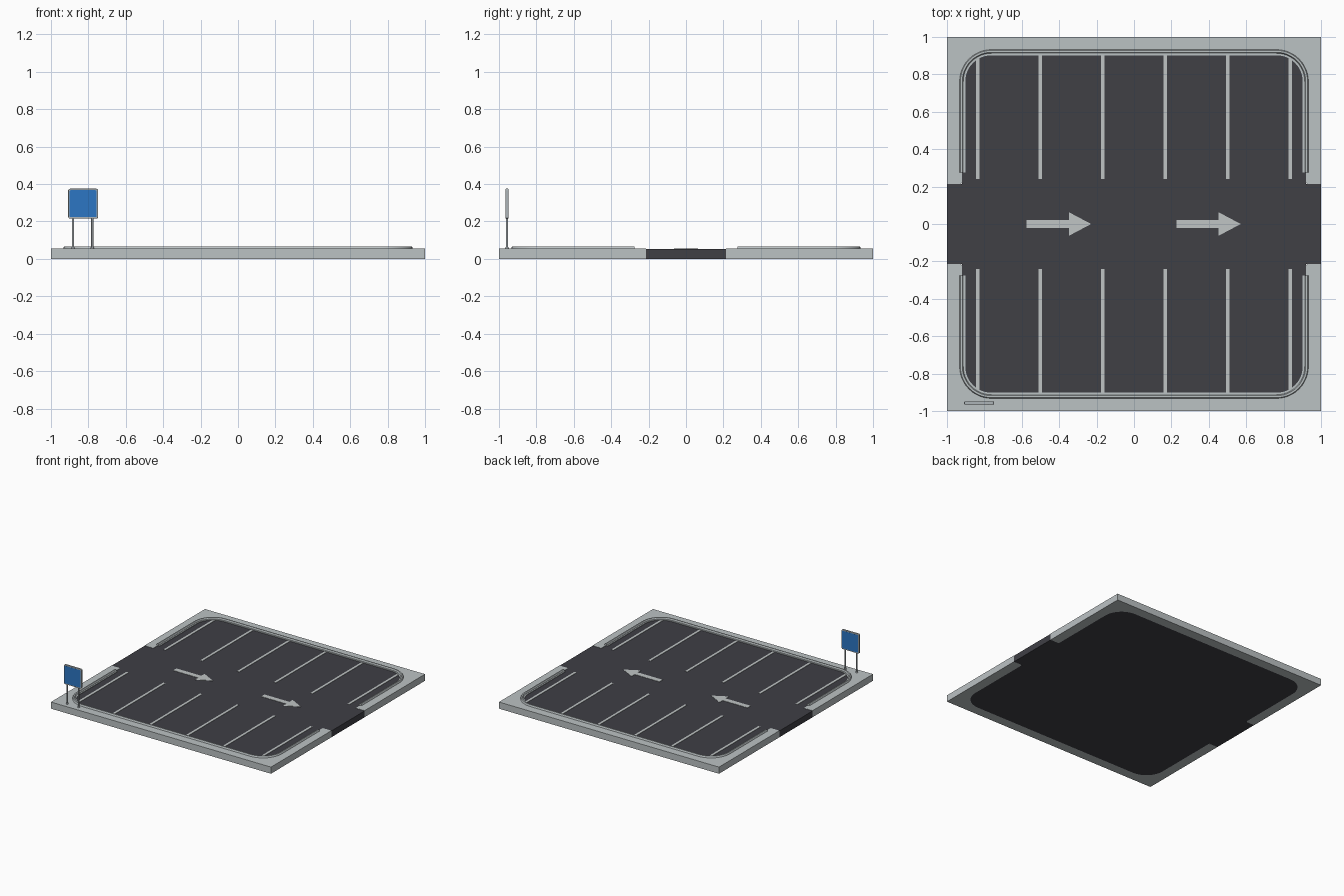
import bpy, bmesh, math

if "Cube" in bpy.data.objects:
    bpy.data.objects.remove(bpy.data.objects["Cube"])

def mat(name, rgb):
    m = bpy.data.materials.new(name)
    m.diffuse_color = (*rgb, 1)
    m.use_nodes = True
    m.node_tree.nodes["Principled BSDF"].inputs["Base Color"].default_value = m.diffuse_color
    return m

CONCRETE = mat("concrete_grey", (0.50, 0.54, 0.55))
ASPHALT = mat("asphalt", (0.050, 0.050, 0.060))
PAINT = mat("road_paint", (0.53, 0.56, 0.56))
BLUE = mat("sign_blue", (0.025, 0.18, 0.55))
METAL = mat("metal_grey", (0.42, 0.46, 0.48))

def finish(name, bm, m, mirror=False, smooth=False):
    bmesh.ops.recalc_face_normals(bm, faces=bm.faces)
    me = bpy.data.meshes.new(name)
    bm.to_mesh(me)
    bm.free()
    me.materials.append(m)
    ob = bpy.data.objects.new(name, me)
    bpy.context.collection.objects.link(ob)
    if mirror:
        ob.modifiers.new("mirror", "MIRROR").use_axis = (False, True, False)
    if smooth:
        bpy.ops.object.select_all(action='DESELECT')
        bpy.context.view_layer.objects.active = ob
        ob.select_set(True)
        bpy.ops.object.shade_smooth_by_angle(angle=math.radians(40))
    return ob

def prism(name, pts, z0, z1, m, mirror=False):
    """Extrude a ground outline from z0 to z1."""
    bm = bmesh.new()
    f = bm.faces.new([bm.verts.new((x, y, z0)) for x, y in pts])
    r = bmesh.ops.extrude_face_region(bm, geom=[f])
    top = [v for v in r["geom"] if isinstance(v, bmesh.types.BMVert)]
    bmesh.ops.translate(bm, verts=top, vec=(0, 0, z1 - z0))
    return finish(name, bm, m, mirror)

C = 0.762  # centre of the rounded corners

def half_path(d, y_end, n=12):
    """Rounded U from the right opening, round the back, to the left opening."""
    arc = [(C + (d - C) * math.cos(a), C + (d - C) * math.sin(a))
           for a in (math.pi / 2 * i / n for i in range(n + 1))]
    right = [(d, y_end)] + arc
    return right + [(-x, y) for x, y in reversed(right)]

# Asphalt slab: rounded lot with a driveway through both sides
GATE, TOP = 0.215, 0.053
back = [(1, GATE)] + half_path(0.92, GATE) + [(-1, GATE)]
prism("asphalt_lot", back + [(x, -y) for x, y in reversed(back)], 0, 0.052, ASPHALT)

# Pavement around the lot
pavement = half_path(0.92, GATE + 0.005) + [(-0.925, GATE), (-1, GATE), (-1, 1),
                                            (1, 1), (1, GATE), (0.925, GATE)]
prism("pavement", pavement, 0, 0.0545, CONCRETE, mirror=True)

# Raised kerb with a low inner lip, swept along the lot edge
profile = [(0.902, 0.045), (0.902, 0.057), (0.913, 0.057), (0.914, 0.063),
           (0.918, 0.0675), (0.928, 0.0675), (0.932, 0.063), (0.933, 0.045)]
bm = bmesh.new()
rails = [[bm.verts.new((x, y, z)) for x, y in half_path(d, 0.275)] for d, z in profile]
for i, a in enumerate(rails):
    b = rails[(i + 1) % len(rails)]
    for j in range(len(a) - 1):
        bm.faces.new((a[j], a[j + 1], b[j + 1], b[j]))
for end in (0, -1):
    bm.faces.new([r[end] for r in rails])
finish("kerb", bm, CONCRETE, mirror=True, smooth=True)

# Parking bay lines
for i in range(6):
    x = -0.835 + 0.334 * i
    prism(f"bay_line_{i + 1}", [(x - .01, .24), (x + .01, .24), (x + .01, .905), (x - .01, .905)],
          0.050, 0.0545, PAINT, mirror=True)

# Direction arrows
for i, x in enumerate((-0.574, 0.226)):
    half = [(0, .021), (.226, .021), (.226, .063), (.345, 0)]
    pts = half + [(px, -py) for px, py in reversed(half[:3])]
    prism(f"direction_arrow_{i + 1}", [(x + px, py) for px, py in pts], 0.050, 0.0545, PAINT)

# Sign: rounded frame and blue plates on both faces
SX, SY, SZ = -0.828, -0.957, 0.295

def plate(name, half, radius, y0, y1, m):
    bm = bmesh.new()
    c = half - radius
    pts = []
    for k in range(4):
        for i in range(5):
            a = math.pi / 2 * (k + i / 4)
            cx = c if k in (0, 3) else -c
            cz = c if k < 2 else -c
            pts.append((SX + cx + radius * math.cos(a), SZ + cz + radius * math.sin(a)))
    f = bm.faces.new([bm.verts.new((x, y0, z)) for x, z in pts])
    r = bmesh.ops.extrude_face_region(bm, geom=[f])
    bmesh.ops.translate(bm, verts=[v for v in r["geom"] if isinstance(v, bmesh.types.BMVert)],
                        vec=(0, y1 - y0, 0))
    return finish(name, bm, m)

frame = plate("sign_frame", 0.080, 0.010, SY - 0.008, SY + 0.008, METAL)
bev = frame.modifiers.new("bevel", "BEVEL")
bev.width, bev.segments = 0.003, 2
for s, label in ((-1, "front"), (1, "back")):
    plate(f"sign_panel_{label}", 0.072, 0.005, SY + s * 0.006, SY + s * 0.0088, BLUE)

# Sign posts with small feet
def cylinder(name, x, r, z0, z1):
    bm = bmesh.new()
    bmesh.ops.create_cone(bm, cap_ends=True, segments=16, radius1=r, radius2=r, depth=z1 - z0)
    bmesh.ops.translate(bm, verts=bm.verts, vec=(x, SY, (z0 + z1) / 2))
    finish(name, bm, METAL, smooth=True)

for x, side in ((-0.882, "left"), (-0.779, "right")):
    cylinder(f"sign_post_{side}", x, 0.006, 0.05, 0.225)
    cylinder(f"post_foot_{side}", x, 0.010, 0.05, 0.060)
